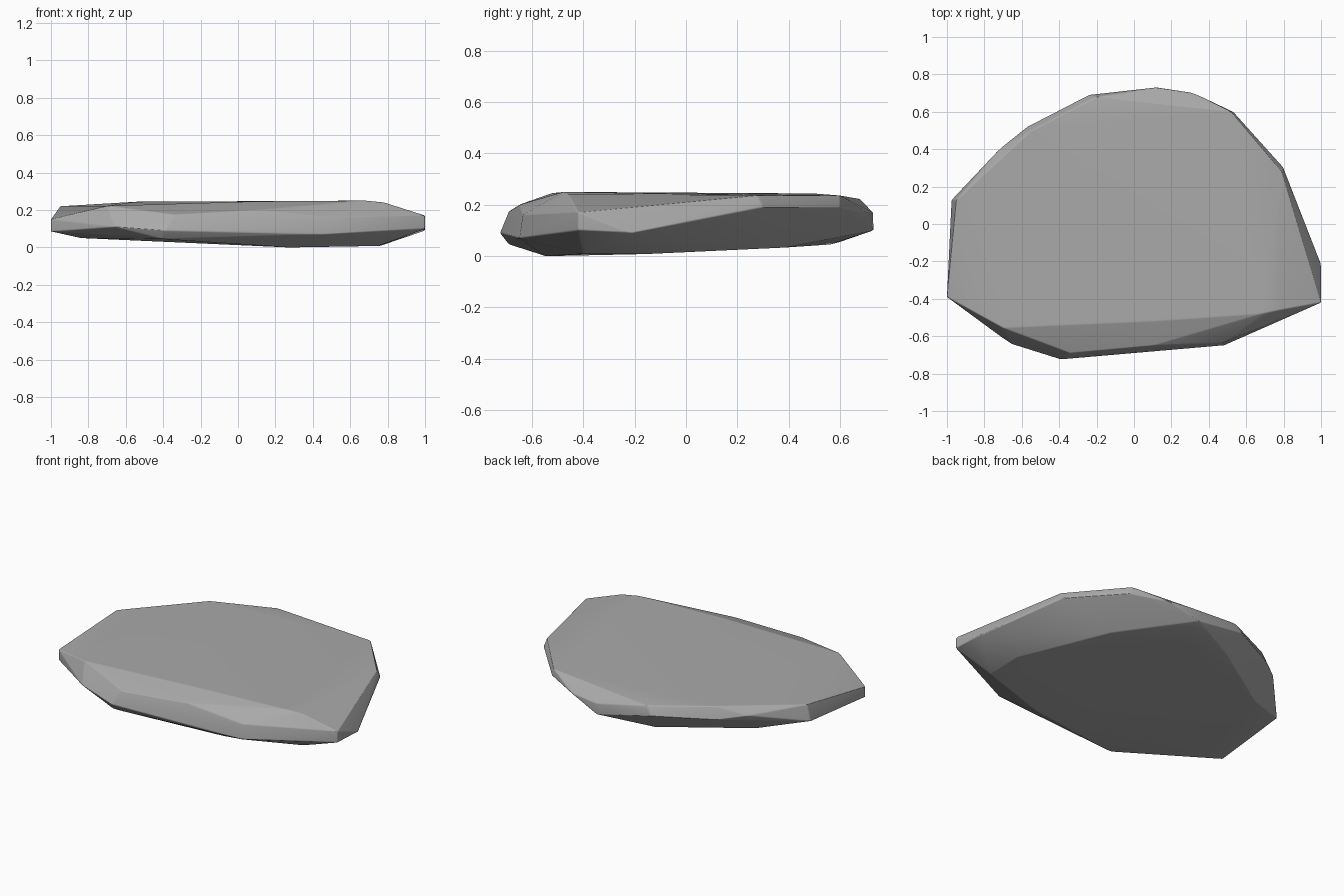
import bpy
import bmesh

cube = bpy.data.objects.get("Cube")
if cube:
    bpy.data.objects.remove(cube)

# One grey stone colour
stone = bpy.data.materials.new("stone grey")
stone.use_nodes = True
grey = (0.4, 0.4, 0.4, 1)
stone.diffuse_color = grey
stone.node_tree.nodes["Principled BSDF"].inputs["Base Color"].default_value = grey

# Nearly flat upper face
top = [(-.7, -.555, .222), (.1, -.52, .246), (.68, -.48, .25), (.78, -.46, .24),
       (.79, .28, .237), (.52, .6, .236), (-.2, .68, .222), (-.55, .5, .244),
       (-.95, .13, .22)]
# Widest outline: broken edge around the rim
rim = [(-1, -.39, .15), (-1, -.39, .085), (-.975, .13, .12), (-.72, .4, .19),
       (-.57, .52, .17), (-.24, .69, .17), (.12, .73, .17), (.12, .73, .1),
       (.32, .7, .17), (.53, .6, .19), (.8, .3, .19), (1, -.21, .09),
       (1, -.42, .17), (1, -.42, .1), (.48, -.65, .07), (.48, -.635, .16),
       (.1, -.65, .2), (-.34, -.69, .175), (-.39, -.725, .09), (-.66, -.64, .11)]
# Slightly tilted underside
base = [(.27, -.55, 0), (.75, -.4, .008), (.76, -.15, .008), (.5, .38, .033),
        (.09, .56, .045), (-.2, .6, .055), (-.69, .28, .055), (-.84, -.33, .05),
        (-.4, -.69, .045)]

# Wrap the three rings in one convex shell
bm = bmesh.new()
for point in top + rim + base:
    bm.verts.new(point)
hull = bmesh.ops.convex_hull(bm, input=bm.verts[:])
loose = [v for v in bm.verts if not v.link_faces]
bmesh.ops.delete(bm, geom=loose, context='VERTS')
bmesh.ops.recalc_face_normals(bm, faces=bm.faces[:])
mesh = bpy.data.meshes.new("flat_stone")
bm.to_mesh(mesh)
bm.free()
mesh.materials.append(stone)
rock = bpy.data.objects.new("flat_stone", mesh)
bpy.context.collection.objects.link(rock)

# Worn edges with soft shading that still reads as facets
bevel = rock.modifiers.new("worn edges", 'BEVEL')
bevel.width = 0.006
bevel.segments = 2
bevel.limit_method = 'ANGLE'
bevel.angle_limit = 0.3
mesh.polygons.foreach_set("use_smooth", [True] * len(mesh.polygons))
weighted = rock.modifiers.new("facet normals", 'WEIGHTED_NORMAL')
weighted.keep_sharp = True
